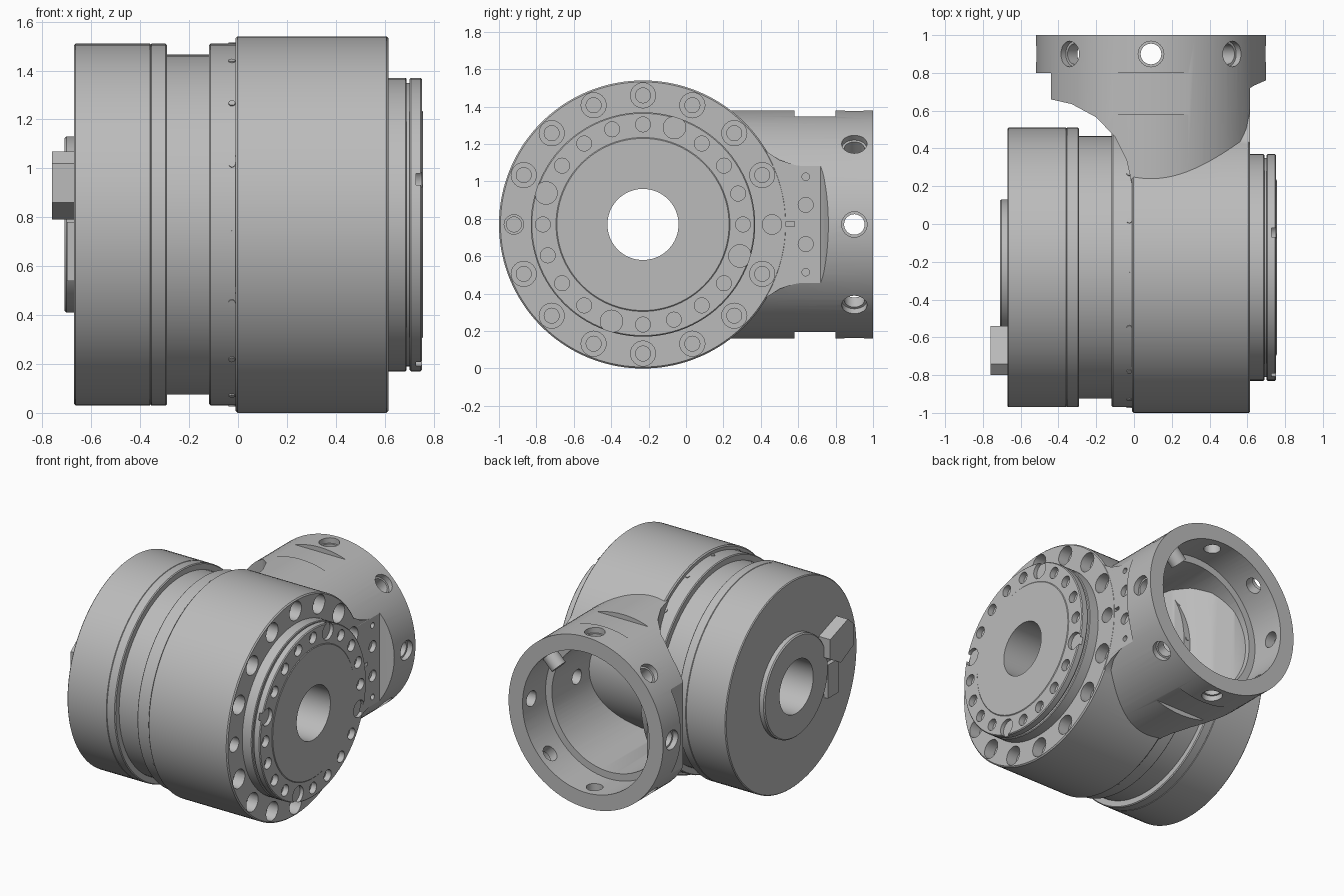
import bpy, bmesh
from math import cos, sin, pi, radians
from mathutils import Vector

old = bpy.data.objects.get("Cube")
if old:
    bpy.data.objects.remove(old, do_unlink=True)

GREY = bpy.data.materials.new("machined_grey")
GREY.use_nodes = True
GREY.diffuse_color = (0.5, 0.5, 0.5, 1)
GREY.node_tree.nodes["Principled BSDF"].inputs["Base Color"].default_value = (0.5, 0.5, 0.5, 1)

AXIS_Y, AXIS_Z, PIPE_X = -0.23, 0.77, 0.09
MAIN = Vector((0, AXIS_Y, AXIS_Z))
PIPE = Vector((PIPE_X, 0, AXIS_Z))
X, Y = Vector((1, 0, 0)), Vector((0, 1, 0))


def revolve(bm, profile, origin, axis, steps=96, closed=False):
    """Turn (distance along axis, radius) points around an axis."""
    turn = Vector((0, 0, 1)).rotation_difference(axis)
    rings = []
    for t, r in profile:
        rings.append([bm.verts.new(origin + turn @ Vector((r * cos(2 * pi * i / steps), r * sin(2 * pi * i / steps), t)))
                      for i in range(steps)])
    pairs = list(zip(rings, rings[1:]))
    if closed:
        pairs.append((rings[-1], rings[0]))
    for a, b in pairs:
        for i in range(steps):
            j = (i + 1) % steps
            bm.faces.new((a[i], a[j], b[j], b[i]))


def rod(bm, origin, axis, start, end, radius, steps=96):
    revolve(bm, [(start, 0), (start, radius), (end, radius), (end, 0)], origin, axis, steps)


def prism(bm, points, direction):
    face = bm.faces.new([bm.verts.new(p) for p in points])
    out = bmesh.ops.extrude_face_region(bm, geom=[face])
    moved = [v for v in out["geom"] if isinstance(v, bmesh.types.BMVert)]
    bmesh.ops.translate(bm, verts=moved, vec=direction)


def box(bm, low, high):
    x0, y0, z0 = low
    x1, y1, z1 = high
    prism(bm, [(x0, y0, z0), (x1, y0, z0), (x1, y1, z0), (x0, y1, z0)], Vector((0, 0, z1 - z0)))


def finish(bm, name):
    bmesh.ops.remove_doubles(bm, verts=bm.verts, dist=1e-5)
    bmesh.ops.recalc_face_normals(bm, faces=bm.faces)
    mesh = bpy.data.meshes.new(name)
    bm.to_mesh(mesh)
    bm.free()
    mesh.materials.append(GREY)
    obj = bpy.data.objects.new(name, mesh)
    bpy.context.collection.objects.link(obj)
    return obj


def lathe(name, profile):
    bm = bmesh.new()
    revolve(bm, profile, MAIN, X, closed=True)
    return finish(bm, name)


def solid(name, builder, *args):
    bm = bmesh.new()
    builder(bm, *args)
    return finish(bm, name)


def select(obj):
    bpy.ops.object.select_all(action="DESELECT")
    obj.select_set(True)
    bpy.context.view_layer.objects.active = obj


def combine(obj, other, operation):
    select(obj)
    mod = obj.modifiers.new("combine", "BOOLEAN")
    mod.operation, mod.object, mod.solver = operation, other, "EXACT"
    bpy.ops.object.modifier_apply(modifier=mod.name)
    bpy.data.objects.remove(other, do_unlink=True)


def on_circle(x, radius, degrees):
    a = radians(degrees)
    return Vector((x, AXIS_Y + radius * cos(a), AXIS_Z + radius * sin(a)))


def neck_outline(wall, left, right):
    """Plan of the side pipe, with a hollow sweep clearing the motor."""
    sweep = [(-.44, .66), (-.33, .635), (-.2, .565), (-.1, .46), (-.04, .34), (-.008, .2), (-.008, -.2)]
    plan = left + [(x + wall, y + wall) for x, y in sweep]
    plan += [(.614 - wall, -.2 + wall)] + right
    return [(x, y, -.2) for x, y in plan]


# Housing drum with side pipe
housing = solid("housing", revolve, [(-.01, 0), (-.01, .762), (-.002, .77), (.607, .77), (.615, .762), (.615, 0)], MAIN, X, 144)
pipe = solid("pipe", rod, PIPE, Y, -.19, 1, .61)
outer = solid("outer", prism, neck_outline(0, [(-.6, 1.1), (-.6, .8), (-.44, .8)],
              [(.614, .72), (.64, .735), (.72, .77), (.72, 1.1)]), Vector((0, 0, 2)))
combine(pipe, outer, "INTERSECT")

# Flats on the pipe, above and below
bm = bmesh.new()
for side in (1, -1):
    z0, z1 = sorted((AXIS_Z + side * .576, AXIS_Z + side * .8))
    box(bm, (-.2, .58, z0), (.4, .8, z1))
    for x in (-.08, .26):
        rod(bm, Vector((x, .69, AXIS_Z)), Vector((0, 0, side)), .54, .57, .02, 16)
        rod(bm, Vector((x, .69, AXIS_Z)), Vector((0, 0, side)), .57, .575, .02, 16)
flats = finish(bm, "flats")
combine(pipe, flats, "DIFFERENCE")
combine(housing, pipe, "UNION")

# Web blending drum face into the pipe
upper = [(.33, .5), (.43, .39), (.5, .345), (.58, .318), (.7, .3)]
outline = [(.2, AXIS_Y + y + .23, AXIS_Z + z) for y, z in upper]
outline += [(.2, AXIS_Y + y + .23, AXIS_Z - z) for y, z in reversed(upper)]
combine(housing, solid("web", prism, outline, Vector((.413, 0, 0))), "UNION")

# Hollow inside of pipe and drum
cavity = solid("cavity", rod, PIPE, Y, -.1, .85, .45)
inner = solid("inner", prism, neck_outline(.05, [(-.39, .9)], [(.564, .9)]), Vector((0, 0, 2)))
combine(cavity, inner, "INTERSECT")
combine(housing, cavity, "DIFFERENCE")
combine(housing, solid("mouth", rod, PIPE, Y, .74, 1.1, .5), "DIFFERENCE")
combine(housing, solid("drum_bore", rod, MAIN, X, -.2, .8, .5), "DIFFERENCE")

# Housing bolt holes, radial pipe holes, face pin holes and slot
bm = bmesh.new()
for i in range(16):
    wide = .052 if i % 8 == 0 else .067
    revolve(bm, [(-.13, 0), (-.13, .04), (-.08, .04), (-.08, wide), (.1, wide), (.1, 0)],
            on_circle(.615, .69, i * 22.5), X, 24)
for i in range(8):
    a = i * pi / 4
    revolve(bm, [(.4, 0), (.4, .055), (.57, .055), (.57, .068), (.7, .068), (.7, 0)],
            PIPE + Y * .9, Vector((cos(a), 0, sin(a))), 24)
for side in (1, -1):
    for z, r in ((.255, .02), (.105, .04)):
        rod(bm, Vector((.615, .64, AXIS_Z + side * z)), X, -.035, .1, r, 20)
box(bm, (.575, .535, .76), (.7, .58, .785))
combine(housing, finish(bm, "holes"), "DIFFERENCE")

# Motor end: cap, waist, collar and inner core
cap = lathe("motor_cap", [(-.67, .19), (-.67, .734), (-.664, .74), (-.36, .74), (-.357, .736), (-.354, .74),
                          (-.296, .74), (-.29, .734), (-.29, .19)])
boss = lathe("rear_boss", [(-.71, .19), (-.71, .352), (-.702, .36), (-.66, .36), (-.66, .19)])
waist = lathe("waist", [(-.3, .19), (-.3, .695), (-.11, .695), (-.11, .19)])
collar = lathe("collar", [(-.118, .45), (-.118, .734), (-.112, .74), (0, .74), (0, .45)])
core = lathe("core", [(-.12, .19), (-.12, .55), (.59, .55), (.59, .19)])

# Small collar screws
bm = bmesh.new()
for i in range(16):
    a = radians(i * 22.5 + 3)
    rod(bm, MAIN + X * -.025, Vector((0, cos(a), sin(a))), .72, .745, .014, 12)
screws = finish(bm, "collar_screws")

# Output flange with a ring of holes
flange = lathe("output_flange", [(.58, .19), (.58, .6), (.685, .6), (.69, .595), (.69, .58), (.702, .58),
                                 (.702, .595), (.707, .6), (.747, .6), (.753, .594), (.753, .465),
                                 (.757, .46), (.757, .19)])
bm = bmesh.new()
for i in range(20):
    big = i % 5 == 4
    rod(bm, on_circle(.757, .545 if big else .535, i * 18), X, -.03 if big else -.045, .05, .06 if big else .04, 24)
combine(flange, finish(bm, "flange_holes"), "DIFFERENCE")

# Cable connector on the rear cap
bm = bmesh.new()
prism(bm, [(-.76, -.8, .86), (-.76, -.8, 1.02), (-.76, -.74, 1.07), (-.76, -.54, 1.0),
           (-.76, -.54, .86), (-.76, -.66, .79)], Vector((.1, 0, 0)))
connector = finish(bm, "connector")
bm = bmesh.new()
box(bm, (-.7, -.72, .54), (-.66, -.6, .78))
tab = finish(bm, "connector_tab")

for obj in (housing, cap, boss, waist, collar, core, screws, flange, connector, tab):
    select(obj)
    bpy.ops.object.shade_smooth_by_angle(angle=radians(28))
